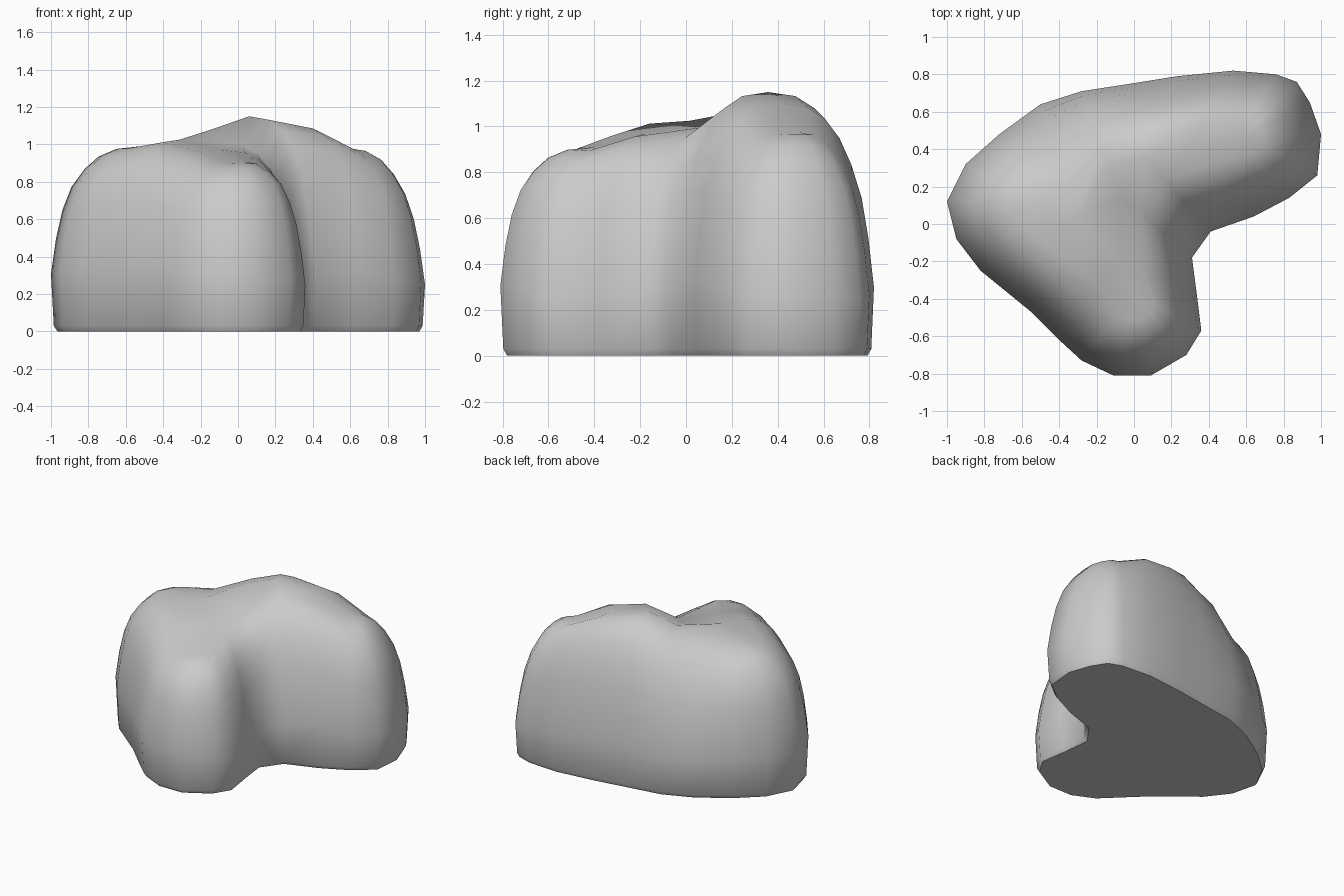
import bpy, bmesh, math
from mathutils import Vector

if "Cube" in bpy.data.objects:
    bpy.data.objects.remove(bpy.data.objects["Cube"])

# Crown line of the boulder: top points of the left, front and right lobes
CROWN = {
    "A": (-0.50, 0.11, 0.99), "M": (-0.32, 0.00, 1.025), "E": (-0.08, -0.18, 0.97),
    "D": (0.02, -0.38, 0.91), "C": (-0.10, 0.17, 1.01), "P": (0.06, 0.36, 1.15),
    "Q": (-0.14, 0.33, 1.08), "R": (0.30, 0.43, 1.10), "B": (0.58, 0.47, 0.98),
}

# Footprint, walked once around: x, y, nearest crown point, roundness
FOOT = [
    (-1.0, .12, "A", 2.8), (-.95, -.08, "A", 2.9), (-.82, -.25, "A", 3.1),
    (-.55, -.47, "M", 3.1), (-.40, -.62, "E", 3.1), (-.28, -.73, "D", 3.1),
    (-.11, -.81, "D", 3.0), (.09, -.81, "D", 3.0), (.28, -.70, "D", 2.8),
    (.36, -.57, "D", 2.5), (.335, -.37, "E", 2.6), (.31, -.18, "C", 2.6),
    (.41, -.04, "P", 2.5), (.64, .04, "R", 2.8), (.83, .14, "B", 2.7),
    (.98, .26, "B", 2.5), (1.0, .48, "B", 2.4), (.94, .65, "B", 2.4),
    (.87, .76, "B", 2.4), (.76, .80, "B", 2.5), (.53, .82, "R", 2.5),
    (.23, .79, "P", 2.5), (-.02, .75, "P", 2.5), (-.28, .71, "Q", 2.5),
    (-.50, .64, "M", 2.6), (-.72, .48, "A", 2.7), (-.90, .32, "A", 2.8),
]
STEPS = 8


def wall_column(x, y, key, n):
    """Points from the base up the wall and over to the crown."""
    s = Vector(CROWN[key])
    d = Vector((x - s.x, y - s.y, 0))
    flat = Vector((s.x, s.y, 0))
    pts = [flat + d * 0.93, flat + d * 0.97 + Vector((0, 0, 0.03))]
    for i in range(1, STEPS + 1):
        a = math.pi / 2 * i / STEPS
        u = max(math.cos(a), 0) ** (2 / n) if i < STEPS else 0
        # first ring keeps the full footprint width
        u = 1 if i == 1 else u
        v = math.sin(a) ** (2 / n)
        pts.append(flat + d * u + Vector((0, 0, s.z * v)))
    return pts


bm = bmesh.new()
cols = [[bm.verts.new(p) for p in wall_column(*f)] for f in FOOT]

# Skin between neighbouring columns
for a, b in zip(cols, cols[1:] + cols[:1]):
    for i in range(len(a) - 1):
        bm.faces.new((a[i], b[i], b[i + 1], a[i + 1]))

# Flat underside with a crisp rim
base = bm.faces.new([c[0] for c in reversed(cols)])
rim = list(base.edges)

# Weld the crown line and close the saddle between the lobes
bmesh.ops.remove_doubles(bm, verts=bm.verts[:], dist=0.0005)
bmesh.ops.holes_fill(bm, edges=[e for e in bm.edges if e.is_boundary], sides=8)

# Soften the welded crown slightly
tops = [v for v in bm.verts if v.co.z > 0.8]
bmesh.ops.smooth_vert(bm, verts=tops, factor=0.3, use_axis_x=True,
                      use_axis_y=True, use_axis_z=False)
bmesh.ops.recalc_face_normals(bm, faces=bm.faces[:])
for f in bm.faces:
    f.smooth = True
for e in rim:
    e.smooth = False

mesh = bpy.data.meshes.new("boulder")
bm.to_mesh(mesh)
bm.free()
boulder = bpy.data.objects.new("boulder", mesh)
bpy.context.collection.objects.link(boulder)
